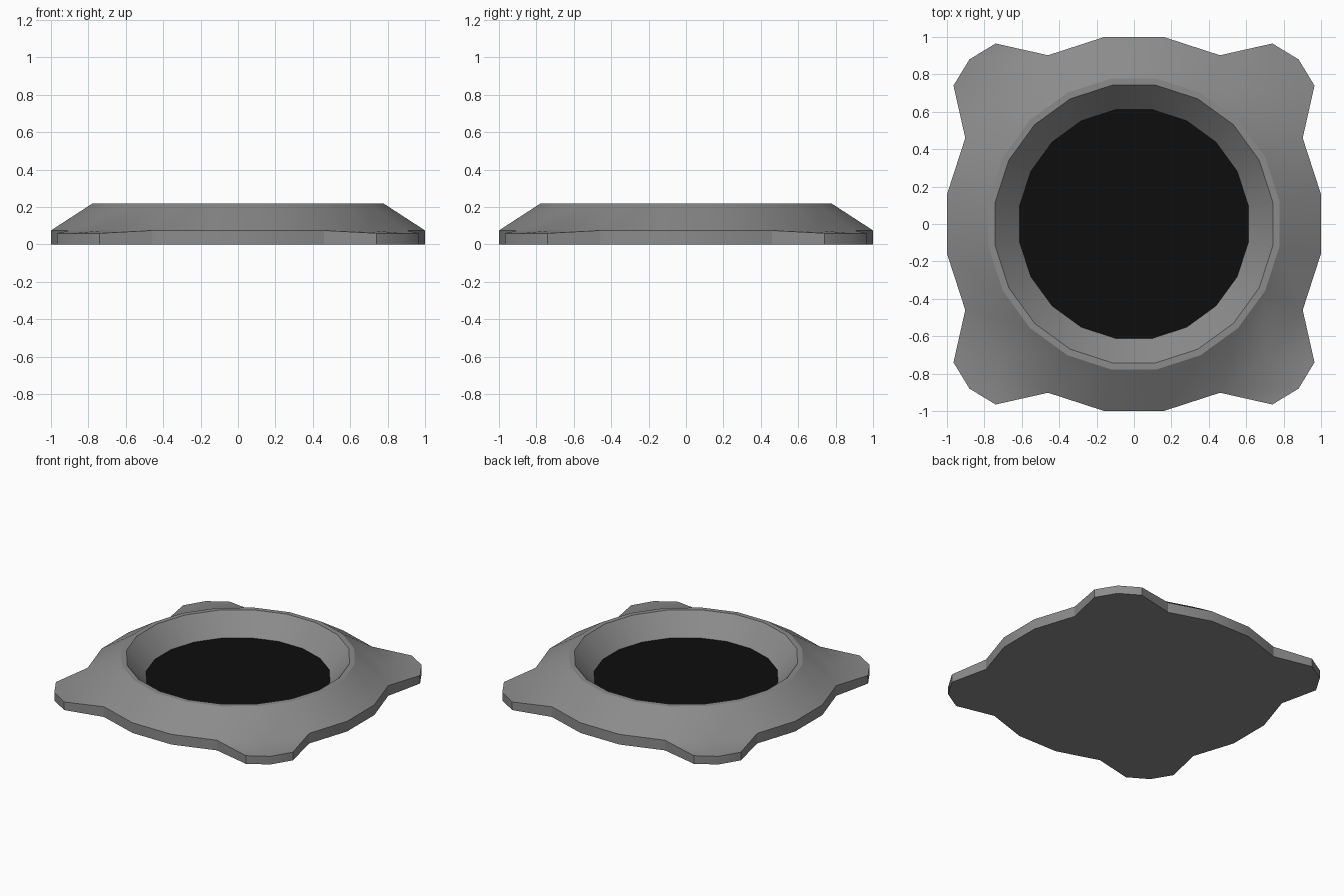
import bpy, bmesh, math

if "Cube" in bpy.data.objects:
    bpy.data.objects.remove(bpy.data.objects["Cube"])

SIDES = 20
RIM_Z, SKIRT_Z, TAB_Z = 0.22, 0.075, 0.06


def material(name, value):
    m = bpy.data.materials.new(name)
    m.diffuse_color = (value, value, value, 1)
    m.use_nodes = True
    m.node_tree.nodes["Principled BSDF"].inputs["Base Color"].default_value = m.diffuse_color
    return m


def ring(bm, apothem, z):
    """Twenty-sided loop with flats facing the axes."""
    r = apothem / math.cos(math.pi / SIDES)
    angles = [math.radians(9 + 18 * i) for i in range(SIDES)]
    return [bm.verts.new((r * math.cos(a), r * math.sin(a), z)) for a in angles]


def bridge(bm, a, b):
    for i in range(len(a)):
        j = (i + 1) % len(a)
        bm.faces.new((a[i], a[j], b[j], b[i]))


def finish(bm, name, mat):
    bmesh.ops.recalc_face_normals(bm, faces=bm.faces)
    mesh = bpy.data.meshes.new(name)
    bm.to_mesh(mesh)
    bm.free()
    mesh.materials.append(mat)
    obj = bpy.data.objects.new(name, mesh)
    bpy.context.collection.objects.link(obj)
    bpy.ops.object.select_all(action='DESELECT')
    obj.select_set(True)
    bpy.context.view_layer.objects.active = obj
    bpy.ops.object.shade_smooth_by_angle(angle=math.radians(30))
    return obj


grey = material("grey metal", 0.26)
black = material("black", 0.004)

# Flange: sloped collar, flat rim, funnel wall
bm = bmesh.new()
base = ring(bm, 1.0, SKIRT_Z)
rim_out = ring(bm, 0.777, RIM_Z)
rim_in = ring(bm, 0.742, RIM_Z)
throat = ring(bm, 0.612, SKIRT_Z)
for a, b in ((base, rim_out), (rim_out, rim_in), (rim_in, throat)):
    bridge(bm, a, b)

# Corner tabs, one per quadrant, and the outline they make with the collar
outline = []
for q in range(4):
    c, s = round(math.cos(q * math.pi / 2)), round(math.sin(q * math.pi / 2))
    tips = [bm.verts.new((c * x - s * y, s * x + c * y, TAB_Z))
            for x, y in ((0.965, 0.74), (0.88, 0.88), (0.74, 0.965))]
    v = base[q * 5:q * 5 + 5]
    bm.faces.new((v[1], tips[0], tips[1], v[2]))
    bm.faces.new((v[2], tips[1], tips[2], v[3]))
    outline += [v[0], v[1], *tips, v[3], v[4]]

# Vertical skirt and flat underside
floor = [bm.verts.new((v.co.x, v.co.y, 0)) for v in outline]
bridge(bm, floor, outline)
bm.faces.new(floor[::-1])

# Floor of the funnel closes the shell, and is black
disc = bm.faces.new(throat)
disc.material_index = 1
flange = finish(bm, "flange", grey)
flange.data.materials.append(black)
